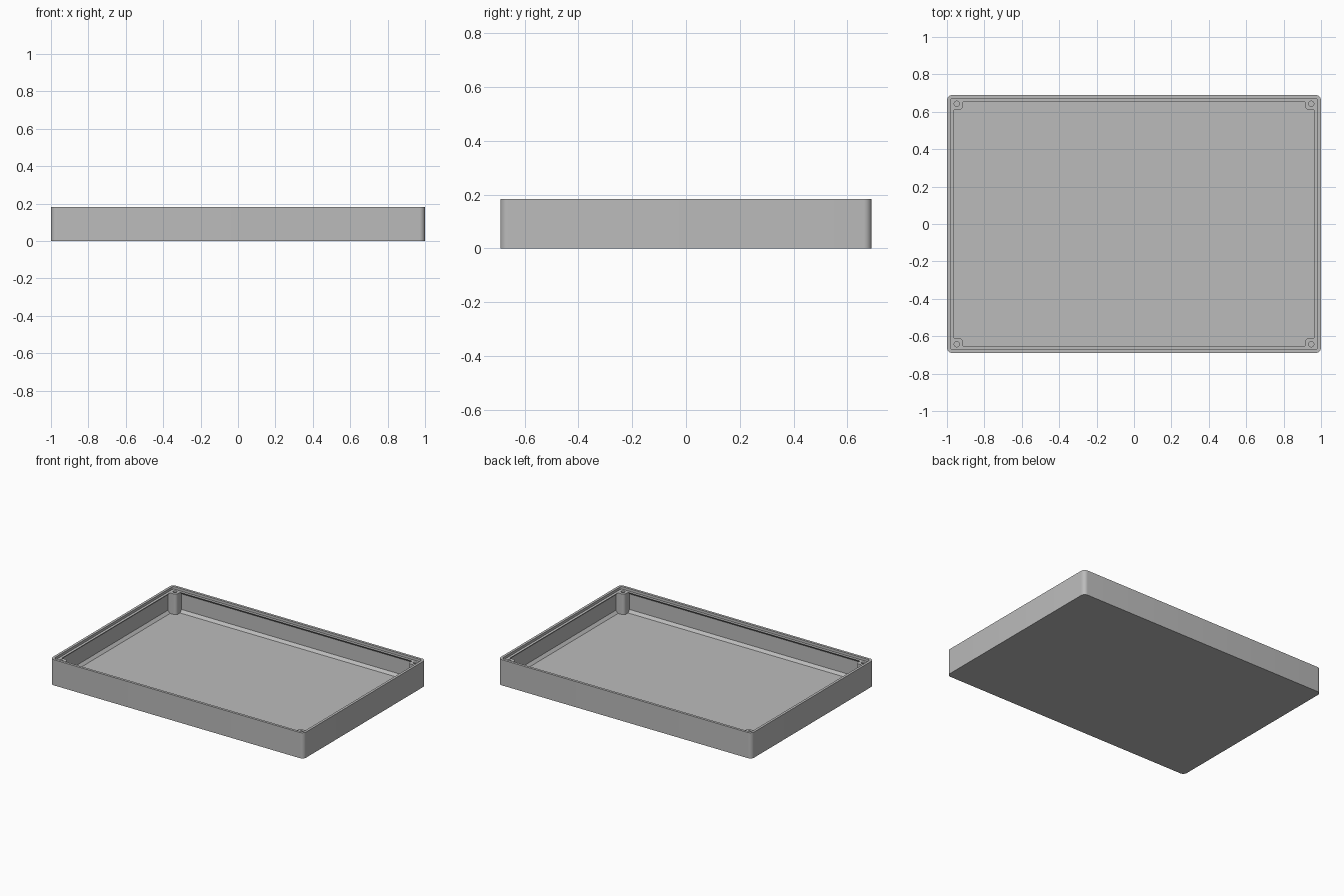
import bpy
import bmesh
from math import cos, sin, pi, radians

if "Cube" in bpy.data.objects:
    bpy.data.objects.remove(bpy.data.objects["Cube"], do_unlink=True)

HALF_X, HALF_Y, HEIGHT = 1.0, 0.69, 0.183
LIP, LEDGE, CHAMFER = 0.018, 0.037, 0.018
LEDGE_Z, FLOOR_Z = HEIGHT - 0.018, 0.018
SEGMENTS = 8

grey = bpy.data.materials.new("grey plastic")
grey.use_nodes = True
colour = (0.5, 0.5, 0.5, 1)
grey.diffuse_color = colour
grey.node_tree.nodes["Principled BSDF"].inputs["Base Color"].default_value = colour


def rounded_rect(x0, x1, y0, y1, radii):
    """Counter-clockwise outline; radii start at the +x +y corner."""
    corners = [(x1, y1, -1, -1), (x0, y1, 1, -1), (x0, y0, 1, 1), (x1, y0, -1, 1)]
    points = []
    for i, ((x, y, sx, sy), r) in enumerate(zip(corners, radii)):
        if r == 0:
            points.append((x, y))
            continue
        for k in range(SEGMENTS + 1):
            a = pi / 2 * (i + k / SEGMENTS)
            points.append((x + sx * r + r * cos(a), y + sy * r + r * sin(a)))
    return points


def loft(name, sections):
    """Skin a stack of (outline, z) sections and cap both ends."""
    bm = bmesh.new()
    rings = [[bm.verts.new((x, y, z)) for x, y in outline] for outline, z in sections]
    for low, high in zip(rings, rings[1:]):
        for i in range(len(low)):
            j = (i + 1) % len(low)
            bm.faces.new((low[i], low[j], high[j], high[i]))
    bm.faces.new(rings[0][::-1])
    bm.faces.new(rings[-1])
    bmesh.ops.recalc_face_normals(bm, faces=bm.faces)
    mesh = bpy.data.meshes.new(name)
    bm.to_mesh(mesh)
    bm.free()
    mesh.materials.append(grey)
    obj = bpy.data.objects.new(name, mesh)
    bpy.context.collection.objects.link(obj)
    return obj


def inset_outline(inset, radius):
    x, y = HALF_X - inset, HALF_Y - inset
    return rounded_rect(-x, x, -y, y, [radius] * 4)


def combine(target, tool, operation):
    mod = target.modifiers.new(operation.lower(), 'BOOLEAN')
    mod.operation, mod.solver, mod.object = operation, 'EXACT', tool
    bpy.context.view_layer.objects.active = target
    bpy.ops.object.modifier_apply(modifier=mod.name)
    bpy.data.objects.remove(tool, do_unlink=True)


# Tray shell: outer wall, raised lip, stepped ledge, undercut cavity and floor
outer, lip = inset_outline(0, 0.03), inset_outline(LIP, 0.014)
opening, cavity = inset_outline(LEDGE, 0.004), inset_outline(LEDGE - CHAMFER, 0.012)
tray = loft("tray", [
    (outer, 0), (outer, HEIGHT), (lip, HEIGHT), (lip, LEDGE_Z),
    (opening, LEDGE_Z), (cavity, LEDGE_Z - CHAMFER),
    (cavity, FLOOR_Z + CHAMFER), (opening, FLOOR_Z)])

# Corner screw posts with blind holes
for sx in (-1, 1):
    for sy in (-1, 1):
        xs = sorted((sx * (HALF_X - 0.085), sx * (HALF_X - 0.012)))
        ys = sorted((sy * (HALF_Y - 0.08), sy * (HALF_Y - 0.012)))
        # only the corner facing the middle of the tray is rounded
        radii = [0.022 if (cx, cy) == (-sx, -sy) else 0
                 for cx, cy in ((1, 1), (-1, 1), (-1, -1), (1, -1))]
        post = rounded_rect(*xs, *ys, radii)
        combine(tray, loft("screw_post", [(post, FLOOR_Z / 2), (post, LEDGE_Z)]), 'UNION')
        hx, hy, r = sx * (HALF_X - 0.052), sy * (HALF_Y - 0.047), 0.014
        hole = rounded_rect(hx - r, hx + r, hy - r, hy + r, [r * 0.999] * 4)
        combine(tray, loft("hole_cutter", [(hole, 0.06), (hole, HEIGHT + 0.02)]), 'DIFFERENCE')

# Smooth the rounded corners, keep the edges crisp
bpy.ops.object.select_all(action='DESELECT')
tray.select_set(True)
bpy.context.view_layer.objects.active = tray
bpy.ops.object.shade_smooth_by_angle(angle=radians(30))
